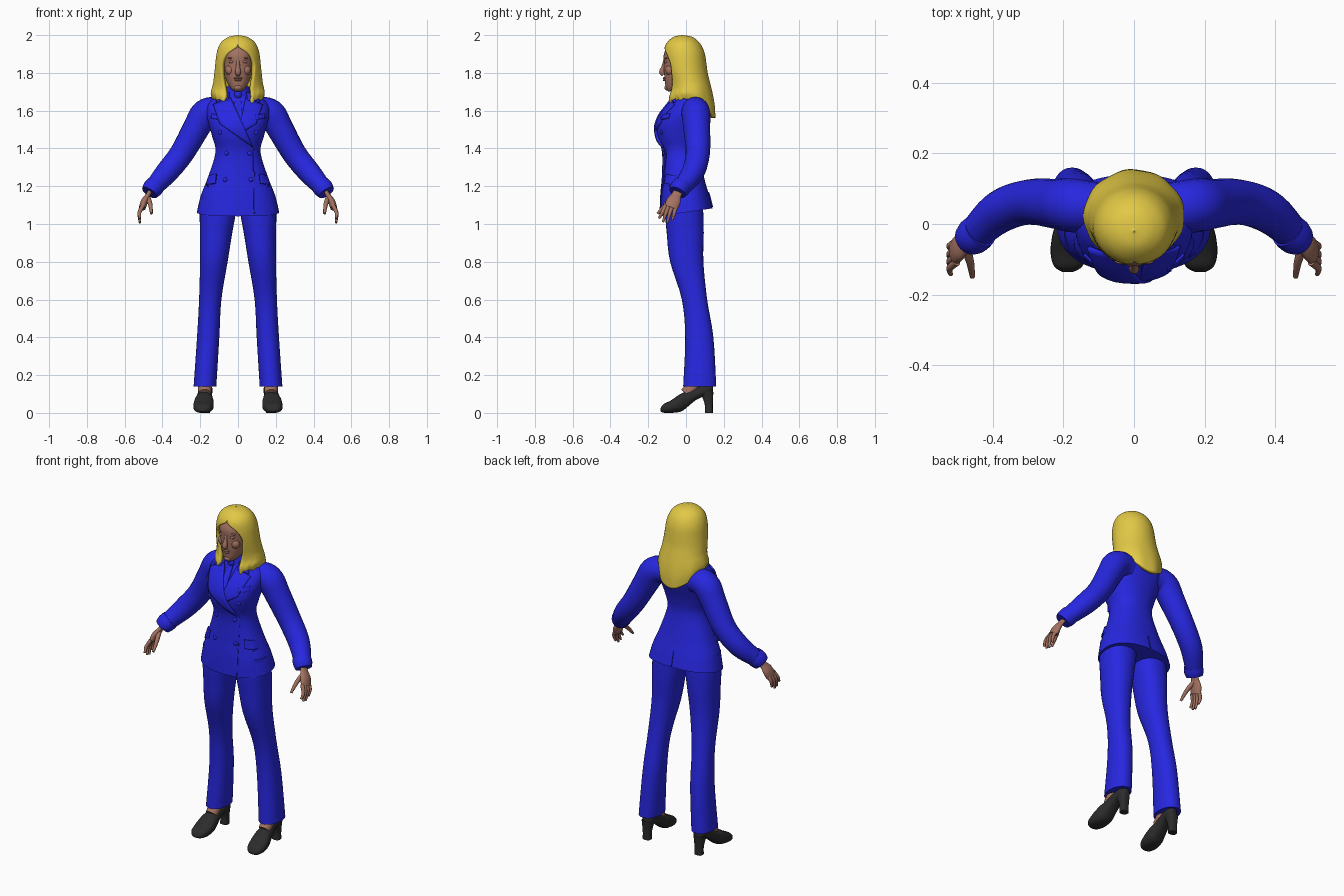
import bpy, bmesh, math
from mathutils import Vector, Matrix
from mathutils.bvhtree import BVHTree

cube = bpy.data.objects.get("Cube")
if cube:
    bpy.data.objects.remove(cube, do_unlink=True)


def material(name, rgb):
    m = bpy.data.materials.new(name)
    m.use_nodes = True
    m.diffuse_color = (*rgb, 1)
    m.node_tree.nodes["Principled BSDF"].inputs["Base Color"].default_value = (*rgb, 1)
    return m


SUIT = material("suit_blue", (0.02, 0.02, 0.75))
HAIR = material("hair_blonde", (0.76, 0.58, 0.06))
SKIN = material("skin", (0.37, 0.17, 0.12))
SHOE = material("shoe_black", (0.025, 0.025, 0.025))


def finish(name, bm, mat, angle=40):
    bmesh.ops.recalc_face_normals(bm, faces=bm.faces)
    me = bpy.data.meshes.new(name)
    bm.to_mesh(me)
    bm.free()
    me.materials.append(mat)
    me.shade_smooth()
    me.set_sharp_from_angle(angle=math.radians(angle))
    ob = bpy.data.objects.new(name, me)
    bpy.context.scene.collection.objects.link(ob)
    return ob


def spline(rows, k=4):
    """Catmull-Rom interpolation of rows of numbers."""
    out = []
    for i in range(len(rows) - 1):
        quad = [rows[max(i - 1, 0)], rows[i], rows[i + 1], rows[min(i + 2, len(rows) - 1)]]
        for j in range(k):
            t = j / k
            out.append([0.5 * (2 * b + (c - a) * t + (2 * a - 5 * b + 4 * c - d) * t * t
                               + (3 * b - a - 3 * c + d) * t ** 3) for a, b, c, d in zip(*quad)])
    return out + [list(rows[-1])]


def skin_rings(rings, closed=True):
    """Bridge rings of points with quads; closed rings get end caps."""
    bm = bmesh.new()
    vs = [[bm.verts.new(p) for p in r] for r in rings]
    n = len(vs[0])
    for a, b in zip(vs, vs[1:]):
        for i in range(n if closed else n - 1):
            j = (i + 1) % n
            bm.faces.new((a[i], a[j], b[j], b[i]))
    if closed:
        bm.faces.new(vs[0])
        bm.faces.new(vs[-1])
    return bm


def ellipse(n=32, p=2.0):
    for i in range(n):
        a = math.tau * i / n
        c, s = math.cos(a), math.sin(a)
        yield (math.copysign(abs(c) ** (2 / p), c), math.copysign(abs(s) ** (2 / p), s))


def body(rows, p=2.0, s=1, n=32):
    """Horizontal sections: height, centre x, front y, back y, half width."""
    return skin_rings([[(s * (cx + rx * c), (f + b) / 2 + (b - f) / 2 * d, z) for c, d in ellipse(n, p)]
                       for z, cx, f, b, rx in spline(rows)])


def tube(rows, s=1, flat=1.0, n=20):
    """Round sections along a path: x, y, z, radius."""
    rows = spline(rows)
    pts = [Vector((s * r[0], r[1], r[2])) for r in rows]
    rings = []
    for i, r in enumerate(rows):
        t = (pts[min(i + 1, len(pts) - 1)] - pts[max(i - 1, 0)]).normalized()
        u = t.cross(Vector((0, 1, 0))).normalized()
        v = t.cross(u)
        rings.append([pts[i] + r[3] * (u * c * flat + v * d) for c, d in ellipse(n)])
    return skin_rings(rings)


def blob(name, loc, size, mat):
    bm = bmesh.new()
    bmesh.ops.create_uvsphere(bm, u_segments=16, v_segments=10, radius=1,
                              matrix=Matrix.Translation(loc) @ Matrix.Diagonal((*size, 1)))
    return finish(name, bm, mat, 80)


# Jacket body, hem dipping towards the front
bm = body([(1.062, 0, -.14, .14, .218), (1.15, 0, -.137, .122, .197), (1.25, 0, -.128, .095, .158),
           (1.38, 0, -.127, .07, .119), (1.46, 0, -.15, .08, .136), (1.52, 0, -.155, .098, .153),
           (1.58, 0, -.132, .118, .166), (1.635, 0, -.09, .125, .16), (1.675, 0, -.062, .115, .115),
           (1.705, 0, -.045, .09, .07)], p=2.3, n=48)
for v in bm.verts:
    v.co.z += max(0, 1 - (v.co.z - 1.062) / .12) * .15 * v.co.y
TORSO = BVHTree.FromBMesh(bm)
finish("jacket_body", bm, SUIT)


def on_torso(x, z, side=-1):
    hit = TORSO.ray_cast(Vector((x, 2 * side, z)), Vector((0, -side, 0)))
    if hit[0] is None:
        hit = TORSO.find_nearest(Vector((x, .1 * side, z)))
    return hit[0], hit[1]


def plate(name, corners, lift=.006, side=-1):
    """Cloth panel lying on the jacket, given by four x, z corners."""
    bm = bmesh.new()
    bm.faces.new([bm.verts.new((x, 0, z)) for x, z in corners])
    bmesh.ops.subdivide_edges(bm, edges=bm.edges[:], cuts=9, use_grid_fill=True)
    for v in bm.verts:
        v.co = on_torso(v.co.x, v.co.z, side)[0]
        v.co.y += side * lift
    ob = finish(name, bm, SUIT)
    mod = ob.modifiers.new("thickness", "SOLIDIFY")
    mod.thickness, mod.offset = lift + .004, 0


# Lapels, collar, pockets and buttons
for s, side, tip, lift in ((1, "left", (.0, 1.47), .004), (-1, "right", (.08, 1.405), .008)):
    plate(side + "_lapel", [(.04 * s, 1.67), (.13 * s, 1.63), (.095 * s, 1.53), tip], lift)
    plate(side + "_jacket_collar", [(.045 * s, 1.695), (.095 * s, 1.68), (.115 * s, 1.645), (.05 * s, 1.655)], .008)
    plate(side + "_pocket_flap", [(.115 * s, 1.265), (.168 * s, 1.25), (.182 * s, 1.205), (.12 * s, 1.215)], .007)
    plate(side + "_breast_pocket", [(.092 * s, 1.575), (.14 * s, 1.585), (.142 * s, 1.56), (.094 * s, 1.55)], .004)
    for i, (x, z) in enumerate(((.095, 1.485), (.06, 1.375), (.068, 1.235))):
        blob(f"{side}_button_{i + 1}", on_torso(s * x, z)[0], (.012, .007, .012), SUIT)
plate("front_edge", [(.084, 1.055), (.09, 1.055), (.086, 1.4), (.08, 1.4)], .002)
plate("back_vent", [(-.003, 1.09), (.003, 1.09), (.002, 1.17), (-.002, 1.17)], .002, 1)
plate("tie", [(-.014, 1.69), (.014, 1.69), (.026, 1.52), (-.026, 1.52)], .003)
blob("tie_knot", (0, -.066, 1.685), (.02, .015, .022), SUIT)
finish("shirt_collar", body([(1.65, 0, -.07, .095, .08), (1.69, 0, -.066, .085, .07), (1.728, 0, -.058, .07, .06)]), SUIT)

# Neck, head and facial features
finish("neck", tube([(0, .02, 1.64, .055), (0, .0, 1.74, .05), (0, -.005, 1.8, .05)]), SKIN)
finish("head", body([(1.702, 0, -.095, -.05, .018), (1.715, 0, -.106, -.01, .036), (1.75, 0, -.111, .03, .058),
                     (1.8, 0, -.116, .07, .074), (1.85, 0, -.117, .082, .08), (1.9, 0, -.117, .085, .08),
                     (1.945, 0, -.09, .065, .068), (1.975, 0, -.04, .02, .025)], p=2.2), SKIN, 60)
finish("nose", tube([(0, -.112, 1.865, .008), (0, -.12, 1.83, .011), (0, -.127, 1.805, .015),
                     (0, -.118, 1.79, .012)], n=12), SKIN, 80)
blob("nose_tip", (0, -.131, 1.806), (.011, .01, .009), SKIN)
blob("upper_lip", (0, -.113, 1.772), (.023, .01, .006), SKIN)
blob("lower_lip", (0, -.112, 1.762), (.02, .011, .006), SKIN)
blob("chin", (0, -.1, 1.722), (.022, .014, .015), SKIN)
for s, side in ((1, "left"), (-1, "right")):
    blob(side + "_eye", (.033 * s, -.103, 1.858), (.016, .012, .008), SKIN)
    blob(side + "_brow", (.034 * s, -.104, 1.878), (.022, .01, .005), SKIN)
    blob(side + "_cheek", (.042 * s, -.085, 1.815), (.026, .025, .028), SKIN)

# Long hair: open shell with a gap for the face, lower at front and back than over the shoulders
rings = []
for z, f, b, rx, gap in spline([(2, -.021, -.019, .001, 0), (1.992, -.062, .03, .045, 0), (1.97, -.092, .062, .082, 0),
                                (1.94, -.112, .085, .102, .06), (1.9, -.118, .1, .114, .55),
                                (1.85, -.117, .108, .12, .8), (1.8, -.107, .115, .125, .76),
                                (1.75, -.095, .127, .131, .64), (1.7, -.094, .142, .138, .52),
                                (1.65, -.106, .152, .143, .5), (1.6, -.104, .155, .134, .62)]):
    ring = []
    gap = max(gap, 0)
    for i in range(61):
        a = gap + (math.tau - 2 * gap) * i / 60
        drop = max(0, 1.75 - z)
        k = .84 - .175 * math.cos(a) + .235 * math.cos(2 * a) - 1
        k += .12 * math.sin(i * 1.9) * max(0, math.cos(a))
        wave = 1 + .012 * math.sin(9 * a) * min(1, drop * 8)
        ring.append((-rx * wave * math.sin(a), (f + b) / 2 - (b - f) / 2 * wave * math.cos(a), z - drop * k))
    rings.append(ring)
bm = skin_rings(rings, closed=False)
bmesh.ops.remove_doubles(bm, verts=bm.verts[:], dist=.0004)
hair = finish("hair", bm, HAIR, 70)
mod = hair.modifiers.new("thickness", "SOLIDIFY")
mod.thickness, mod.offset = .022, -1

for s, side in ((1, "left"), (-1, "right")):
    # Sleeve and cuff
    finish(side + "_sleeve", tube([(.08, .05, 1.595, .065), (.135, .05, 1.6, .073), (.18, .053, 1.578, .076),
                                   (.22, .057, 1.51, .071), (.3, .062, 1.37, .064), (.38, .035, 1.27, .06),
                                   (.45, -.028, 1.19, .047)], s), SUIT)
    finish(side + "_cuff", tube([(.436, -.018, 1.206, .052), (.454, -.034, 1.186, .053),
                                 (.468, -.045, 1.166, .046)], s), SUIT)
    # Hand
    finish(side + "_palm", tube([(.455, -.03, 1.19, .026), (.475, -.05, 1.155, .026), (.495, -.066, 1.12, .038),
                                 (.507, -.08, 1.085, .036)], s, .5), SKIN)
    for i, (y, tip_y, tip_z) in enumerate(((-.108, -.143, 1.03), (-.089, -.122, 1.01),
                                           (-.07, -.1, 1.005), (-.052, -.072, 1.022))):
        finish(f"{side}_finger_{i + 1}", tube([(.502, y, 1.1, .011), (.522, (y + tip_y) / 2, 1.06, .01),
                                               (.519, tip_y, tip_z, .006)], s, n=10), SKIN)
    finish(side + "_thumb", tube([(.48, -.06, 1.145, .014), (.465, -.105, 1.105, .012),
                                  (.458, -.15, 1.055, .007)], s, n=10), SKIN)
    # Trouser leg
    finish(side + "_trouser_leg", body([(1.15, .1, -.11, .085, .098), (1.05, .108, -.11, .092, .095),
                                        (.95, .116, -.102, .094, .085), (.8, .128, -.084, .092, .073),
                                        (.6, .147, -.022, .112, .059), (.4, .158, -.004, .145, .059),
                                        (.14, .175, -.015, .16, .06)], 2.2, s), SUIT)
    # Shoe: upright sections from toe to heel, toe turned slightly outward
    sections = spline([(-.136, .015, .008, .022), (-.12, .04, .001, .046), (-.08, .053, 0, .066),
                       (-.03, .051, .006, .1), (0, .044, .025, .112), (.05, .037, .066, .135),
                       (.1, .036, .09, .15), (.13, .029, .094, .15), (.143, .012, .1, .145)])
    finish(side + "_shoe", skin_rings([[(s * (.178 - y * .07 + w * c), y, (lo + hi) / 2 + (hi - lo) / 2 * d)
                                        for c, d in ellipse(24, 2.5)] for y, w, lo, hi in sections]), SHOE)
    finish(side + "_heel", body([(0, .172, .1, .142, .024), (.05, .172, .098, .142, .024),
                                 (.11, .172, .075, .145, .033)], 3, s, 20), SHOE)
    finish(side + "_ankle", tube([(.176, .0, .1, .034), (.175, .035, .14, .036), (.172, .07, .22, .036)], s), SKIN)
